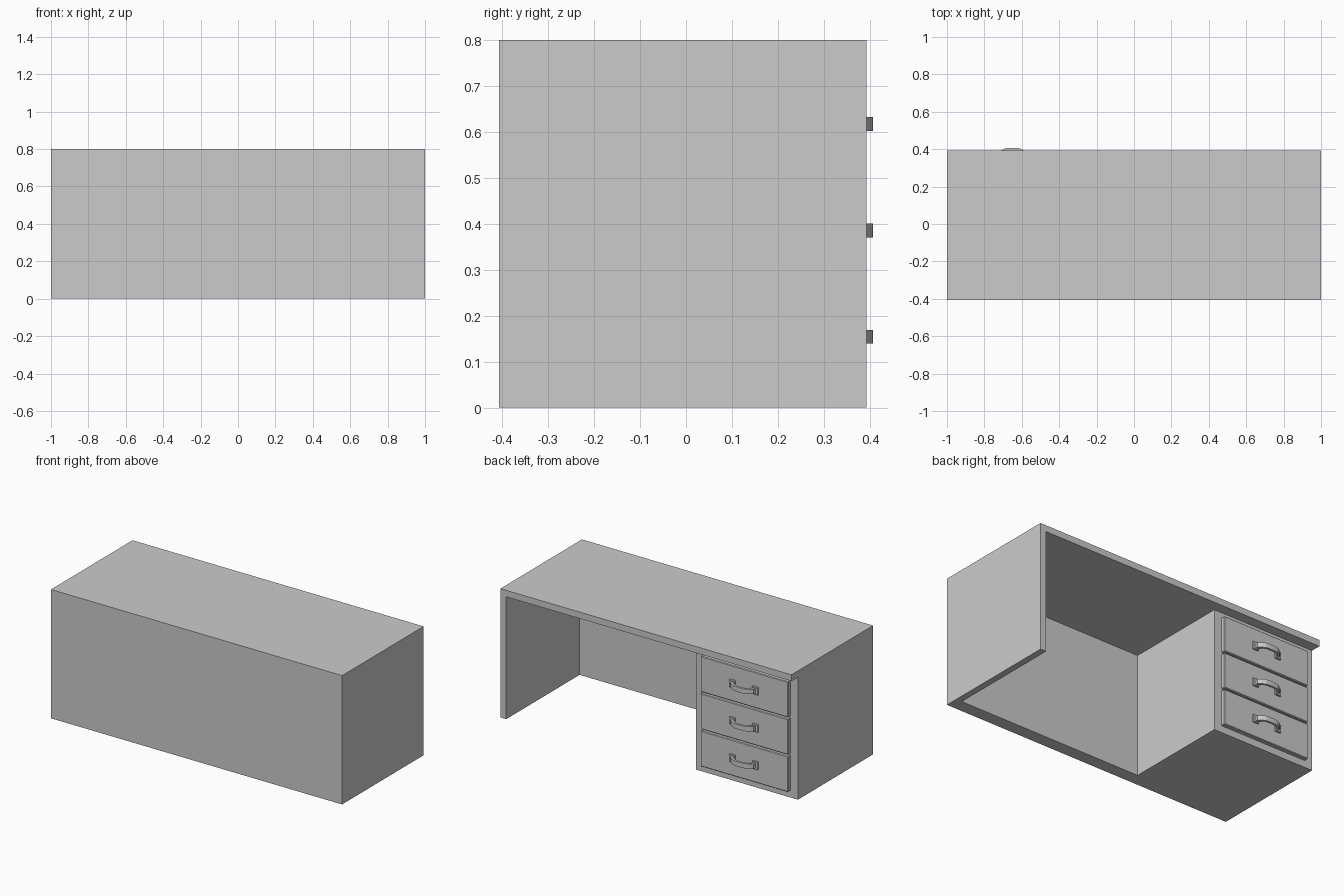
import bpy, bmesh

if "Cube" in bpy.data.objects:
    bpy.data.objects.remove(bpy.data.objects["Cube"])

BACK, FRONT = -0.407, 0.393      # body depth, handles reach past the front
TH, BACK_TH = 0.04, 0.08         # board thicknesses
PED_X, PED_Y = -0.3, 0.33        # pedestal inner side and face
DRAWER_X, DRAWER_Y = -0.65, 0.356


def finish(name, bm):
    bmesh.ops.recalc_face_normals(bm, faces=bm.faces)
    me = bpy.data.meshes.new(name)
    bm.to_mesh(me)
    bm.free()
    ob = bpy.data.objects.new(name, me)
    bpy.context.collection.objects.link(ob)
    return ob


def box(name, x, y, z, bevel=0):
    bm = bmesh.new()
    bmesh.ops.create_cube(bm, size=1)
    for v in bm.verts:
        for i, (a, b) in enumerate((x, y, z)):
            v.co[i] = (a + b) / 2 + v.co[i] * (b - a)
    ob = finish(name, bm)
    if bevel:
        m = ob.modifiers.new("bevel", 'BEVEL')
        m.width, m.segments = bevel, 1
    return ob


def strap(name, outer, inner, z0, z1):
    # Arched bar: half profiles mirrored in x, extruded in z as quads
    rows = []
    bm = bmesh.new()
    for prof in (outer, inner):
        full = [(-a, b) for a, b in prof] + [(a, b) for a, b in reversed(prof)]
        for z in (z0, z1):
            rows.append([bm.verts.new((DRAWER_X + a, b, z)) for a, b in full])
    ring = [rows[0], rows[1], rows[3], rows[2]]
    n = len(rows[0])
    for k in range(4):
        a, b = ring[k], ring[(k + 1) % 4]
        for i in range(n - 1):
            bm.faces.new((a[i], a[i + 1], b[i + 1], b[i]))
    for i in (0, n - 1):
        bm.faces.new([r[i] for r in ring])
    return finish(name, bm)


# Desk body
box("desk_top", (-1, 1), (BACK, FRONT), (0.8 - TH, 0.8))
box("side_panel", (1 - TH, 1), (BACK, FRONT), (0, 0.8 - TH))
box("back_panel", (-1, 1 - TH), (BACK, BACK + BACK_TH), (0, 0.8 - TH))
box("drawer_pedestal", (-1, PED_X), (BACK + BACK_TH, PED_Y), (0, 0.8 - TH))

# Drawers with handles
OUTER = [(0.086, 0.356), (0.08, 0.378), (0.06, 0.394), (0.038, 0.405), (0.014, 0.407)]
INNER = [(0.07, 0.356), (0.066, 0.37), (0.052, 0.382), (0.034, 0.391), (0.012, 0.393)]
for i in range(3):
    z = 0.154 + i * 0.2315
    box(f"drawer_front_{i + 1}", (DRAWER_X - 0.3, DRAWER_X + 0.3),
        (PED_Y - 0.005, DRAWER_Y), (z - 0.111, z + 0.111), 0.004)
    strap(f"handle_{i + 1}", OUTER, INNER, z - 0.015, z + 0.015)
    for s, side in ((-1, "left"), (1, "right")):
        c = DRAWER_X + s * 0.079
        box(f"handle_plate_{i + 1}_{side}", (c - 0.02, c + 0.02),
            (DRAWER_Y - 0.004, DRAWER_Y + 0.01), (z - 0.024, z + 0.024), 0.002)
